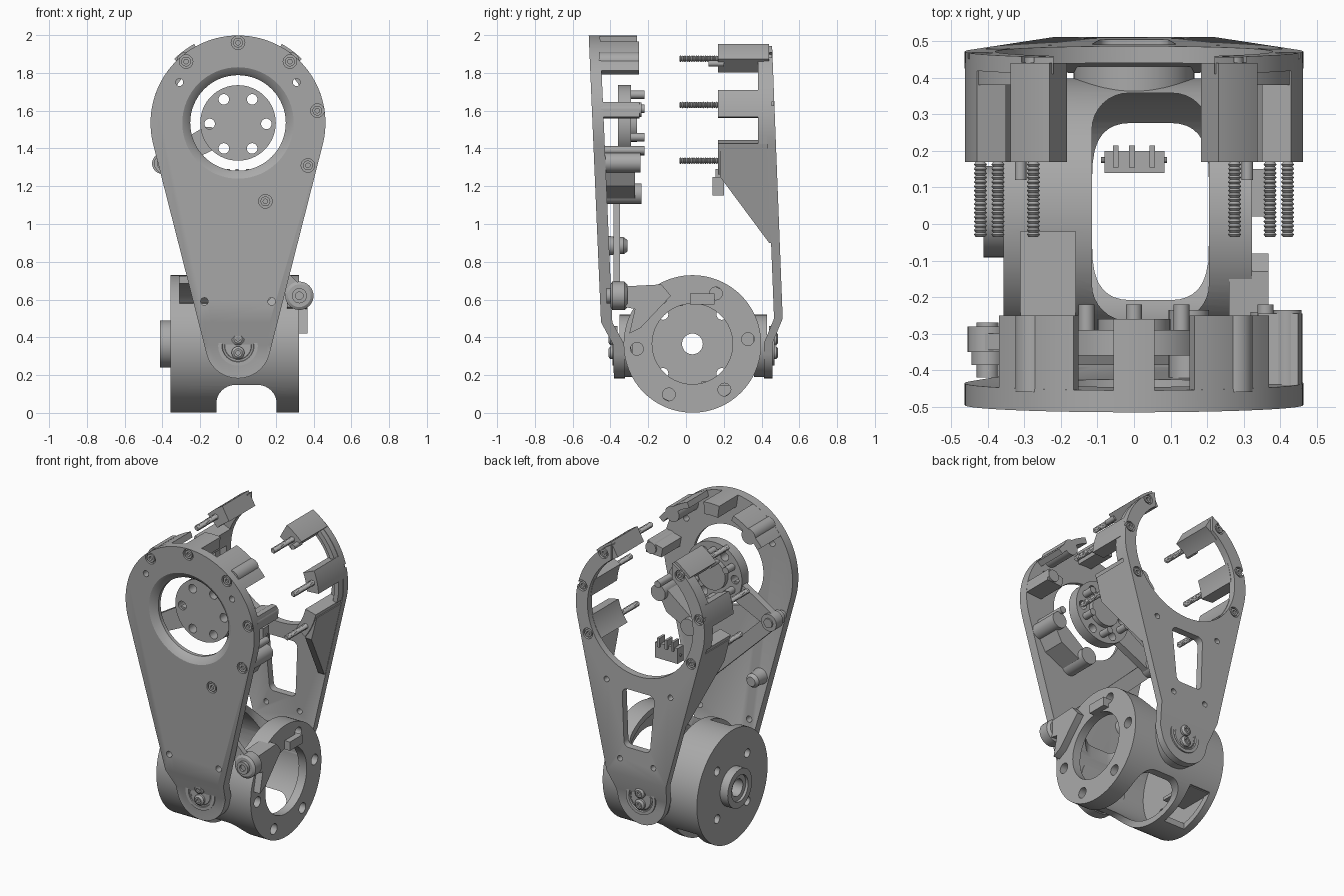
import bpy, bmesh
from math import sin, cos, pi, radians, asin, atan2, hypot
from mathutils import Vector

if "Cube" in bpy.data.objects:
    bpy.data.objects.remove(bpy.data.objects["Cube"])

def material(name, v):
    m = bpy.data.materials.new(name)
    m.use_nodes = True
    m.diffuse_color = (v, v, v, 1)
    m.node_tree.nodes["Principled BSDF"].inputs["Base Color"].default_value = (v, v, v, 1)
    return m

GREY = material("machined grey", 0.4)
parts = []

def add(name, bm):
    bmesh.ops.recalc_face_normals(bm, faces=bm.faces)
    me = bpy.data.meshes.new(name)
    bm.to_mesh(me)
    bm.free()
    me.materials.append(GREY)
    ob = bpy.data.objects.new(name, me)
    bpy.context.collection.objects.link(ob)
    parts.append(ob)
    return ob

def prism(name, pts, a, b, axis="y"):
    """Extrude a 2D outline from a to b along an axis."""
    put = {"y": lambda p, t: (p[0], t, p[1]), "x": lambda p, t: (t, p[0], p[1]),
           "z": lambda p, t: (p[0], p[1], t)}[axis]
    bm = bmesh.new()
    ends = [[bm.verts.new(put(p, t)) for p in pts] for t in (a, b)]
    n = len(pts)
    for ring in ends:
        bm.faces.new(ring)
    for i in range(n):
        j = (i + 1) % n
        bm.faces.new((ends[0][i], ends[0][j], ends[1][j], ends[1][i]))
    return add(name, bm)

def arc(c, r, a0, a1, n=32):
    return [(c[0] + r * cos(radians(a0 + (a1 - a0) * i / n)),
             c[1] + r * sin(radians(a0 + (a1 - a0) * i / n))) for i in range(n + 1)]

def disc(name, c, r, a, b, axis="y", n=32):
    return prism(name, arc(c, r, 0, 360, n)[:-1], a, b, axis)

def box(name, x, y, z):
    return prism(name, [(x[0], y[0]), (x[1], y[0]), (x[1], y[1]), (x[0], y[1])], z[0], z[1], "z")

def rounded(x, y, r):
    out = []
    for cx, cy, a in ((x[1] - r, y[1] - r, 0), (x[0] + r, y[1] - r, 90),
                      (x[0] + r, y[0] + r, 180), (x[1] - r, y[0] + r, 270)):
        out += arc((cx, cy), r, a, a + 90, 8)
    return out

def cut(target, cutters):
    bpy.context.view_layer.objects.active = target
    for c in cutters:
        m = target.modifiers.new("cut", "BOOLEAN")
        m.operation, m.object, m.solver = "DIFFERENCE", c, "EXACT"
        bpy.ops.object.modifier_apply(modifier=m.name)
        parts.remove(c)
        bpy.data.objects.remove(c)

def bend(ob, table):
    """Slice a flat plate at the bend heights and shift it in y."""
    bm = bmesh.new()
    bm.from_mesh(ob.data)
    for z, _ in table:
        bmesh.ops.bisect_plane(bm, geom=bm.verts[:] + bm.edges[:] + bm.faces[:],
                               plane_co=(0, 0, z), plane_no=(0, 0, 1))
    for v in bm.verts:
        v.co.y += shift(table, v.co.z)
    bm.to_mesh(ob.data)
    bm.free()

def shift(table, z):
    for (z0, y0), (z1, y1) in zip(table, table[1:]):
        if z <= z1:
            return y0 + (y1 - y0) * max(0, (z - z0) / (z1 - z0))
    return table[-1][1]

C, R = (0, 1.535), 0.463          # upper ring of both side plates
P, Q = (0, 0.355), 0.172          # hip pivot
TAPER = asin((R - Q) / (C[1] - P[1]))
T = math_deg = TAPER * 180 / pi
teardrop = arc(C, R, -T, 180 + T, 72) + arc(P, Q, 180 + T, 360 - T, 32)

def edge(z):
    return (Q + (z - P[1]) * sin(TAPER)) / cos(TAPER)

def rim_block(name, a0, a1, r0, r1, y0, y1):
    return prism(name, arc(C, r1, a0, a1, 10) + arc(C, r0, a1, a0, 10), y0, y1)

def lathe_y(name, c, profile, n=14):
    bm = bmesh.new()
    rings = [[bm.verts.new((c[0] + r * cos(2 * pi * i / n), y, c[1] + r * sin(2 * pi * i / n)))
              for i in range(n)] for y, r in profile]
    for a, b in zip(rings, rings[1:]):
        for i in range(n):
            bm.faces.new((a[i], a[(i + 1) % n], b[(i + 1) % n], b[i]))
    bm.faces.new(rings[0])
    bm.faces.new(rings[-1])
    return add(name, bm)

# Front plate: bent teardrop with a chamfered round window and screw holes
FRONT = [(0.18, -0.382), (0.36, -0.385), (0.48, -0.45), (2.0, -0.515)]
front_posts = [(0, 1.96), (-0.275, 1.86), (0.275, 1.86), (0.42, 1.6), (0.37, 1.31), (0.145, 1.12)]
front = prism("front_plate", teardrop, 0, 0.06)
holes = [disc("c", C, 0.253, -1, 1, n=64),
         lathe_y("c", C, [(-0.02, 0.32), (0.0, 0.295), (0.015, 0.27), (0.04, 0.25)], 64)]
holes += [disc("c", p, 0.036, -0.1, 0.02, n=20) for p in front_posts]
holes += [disc("c", (s * x, z), 0.02, -1, 1, n=16) for s in (1, -1) for x, z in ((0.178, 0.59), (0.31, 1.75))]
cut(front, holes)
bend(front, FRONT)
for p in front_posts:
    y = shift(FRONT, p[1])
    lathe_y("front_screw_head", p, [(y + 0.03, 0.026), (y + 0.002, 0.026), (y + 0.002, 0.012), (y + 0.015, 0.012)])

# Standoffs behind the front plate
rim_block("top_standoff", 83, 97, 0.385, 0.463, -0.47, -0.26)
for s in (0, 1):
    a0, a1 = (37, 69) if not s else (111, 143)
    rim_block("upper_front_wall", a0, a1, 0.425, 0.462, -0.46, -0.25)
    disc("upper_front_post", (0.275 * (1 - 2 * s), 1.86), 0.05, -0.46, -0.25)
rim_block("side_front_standoff", 4, 14, 0.35, 0.462, -0.45, -0.245)
disc("side_front_post", (0.42, 1.605), 0.038, -0.45, -0.235)
disc("low_front_post", (0.37, 1.325), 0.052, -0.45, -0.24)
disc("low_front_pin", (0.36, 1.39), 0.022, -0.45, -0.22)
disc("inner_front_post", (0.15, 1.16), 0.055, -0.45, -0.235)
prism("low_front_web", [(0.15, 1.11), (0.33, 1.2), (0.4, 1.33), (0.33, 1.35), (0.15, 1.21)], -0.45, -0.27)
lathe_y("inner_knob", (-0.25, 0.885), [(-0.43, 0.055), (-0.37, 0.045), (-0.33, 0.045), (-0.31, 0.03)], 24)

# Rear plate: open fork with a rounded window
REAR = [(0.18, 0.413), (0.37, 0.413), (0.5, 0.466), (1.94, 0.41)]
rear_posts = [(s * x, z) for s in (1, -1) for x, z in ((0.275, 1.875), (0.42, 1.63), (0.372, 1.335))]
rear = prism("rear_plate", teardrop, 0, 0.046)
holes = [disc("c", C, 0.38, -1, 1, n=64),
         box("c", (-0.22, 0.22), (-1, 1), (1.6, 2.2)),
         prism("c", arc((0.08, 1.02), 0.035, 0, 90, 6) + arc((-0.08, 1.02), 0.035, 90, 180, 6)
               + arc((-0.06, 0.72), 0.035, 180, 270, 6) + arc((0.06, 0.72), 0.035, 270, 360, 6), -1, 1)]
holes += [disc("c", p, 0.034, 0.03, 1, n=20) for p in rear_posts]
holes += [disc("c", (s * x, z), 0.018, -1, 1, n=16) for s in (1, -1) for x, z in ((0.12, 0.6), (0.23, 1.08))]
cut(rear, holes)
bend(rear, REAR)

# Rear standoffs, long threaded screws and gussets
for s in (1, -1):
    for a0, a1, r1 in ((45, 61, 0.478), (4, 22, 0.463), (-37, -14, 0.455)):
        b0, b1 = (a0, a1) if s > 0 else (180 - a1, 180 - a0)
        rim_block("rear_standoff", b0, b1, 0.378, r1, 0.17, 0.44)
    for z in (1.43, 1.7):
        a = 13 if z > 1.5 else -5
    rim_block("rear_rim_wall", *((-14, 50) if s > 0 else (130, 194)), 0.43, 0.46, 0.38, 0.44)
    disc("locating_pin", (s * 0.31, 1.85), 0.016, 0.12, 0.2, n=16)
    gusset = prism("rear_gusset", [(0.18, 1.4), (0.18, 1.25), (0.44, 0.9), (0.46, 0.9), (0.44, 1.4)], -0.045, 0, "x")
    for v in gusset.data.vertices:
        v.co.x = s * (edge(v.co.z) - 0.002 + v.co.x)
    gusset.data.update()
    if s < 0:
        gusset.data.flip_normals()
for p in rear_posts:
    y = shift(REAR, p[1])
    lathe_y("rear_screw_head", p, [(y + 0.01, 0.024), (y + 0.044, 0.024), (y + 0.044, 0.012), (y + 0.03, 0.012)])
    thread = [(-0.035 + 0.006 * i, 0.018 if i % 2 else 0.013) for i in range(37)]
    lathe_y("threaded_screw", p, thread)

# Hip drum: hollow, with an open ring end, windows and pockets
D = (0.034, 0.365)
drum = disc("hip_drum", D, 0.364, -0.357, 0.322, "x", 96)
holes = [disc("c", D, 0.325, -0.315, 0.265, "x", 96), disc("c", D, 0.213, 0.2, 0.5, "x", 64),
         disc("c", D, 0.055, -0.5, 0, "x"),
         prism("c", rounded((-0.115, 0.205), (-0.265, 0.358), 0.1), 0.365, 1, "z"),
         prism("c", rounded((-0.115, 0.205), (-0.4, 0.148), 0.1), -1, 1, "y")]
for i in range(6):
    a = radians(5 + 60 * i)
    holes.append(disc("c", (D[0] + 0.295 * cos(a), D[1] + 0.295 * sin(a)), 0.034, 0.2, 0.5, "x", 20))
for i in range(4):
    a = radians(45 + 90 * i)
    holes.append(disc("c", (D[0] + 0.22 * cos(a), D[1] + 0.22 * sin(a)), 0.028, -0.5, -0.2, "x", 20))
holes += [box("c", (-0.31, -0.16), (-0.4, -0.02), (0.58, 1)), box("c", (-0.31, -0.16), (0.088, 0.46), (-1, 0.15))]
cut(drum, holes)
box("top_pocket_floor", (-0.315, -0.155), (-0.25, -0.015), (0.565, 0.585))
box("bottom_pocket_floor", (-0.315, -0.155), (0.083, 0.318), (0.145, 0.165))
hub = disc("drum_hub", D, 0.125, -0.412, -0.35, "x", 48)
cut(hub, [disc("c", D, 0.055, -1, 1, "x"), disc("c", D, 0.085, -1, -0.395, "x")])
box("ring_stop", (0.3, 0.36), (0.02, 0.15), (0.575, 0.632))

# Pivot bosses with paired screws, front and rear
for name, y, s in (("front", -0.382, -1), ("rear", 0.46, 1)):
    disc(name + "_pivot_spacer", P, 0.165, y - s * 0.03, y - s * 0.1, n=48)
    lathe_y(name + "_pivot_cap", P, [(y - s * 0.02, 0.105), (y + s * 0.008, 0.105), (y + s * 0.008, 0.085),
                                     (y - s * 0.005, 0.08), (y + s * 0.004, 0.07)], 40)
    for dz in (-0.037, 0.037):
        lathe_y(name + "_pivot_screw", (0, P[1] + dz),
                [(y, 0.034), (y + s * 0.018, 0.034), (y + s * 0.028, 0.022), (y + s * 0.028, 0.012), (y + s * 0.015, 0.012)], 20)

# Crank: drilled disc, arm and screws
crank = disc("crank_disc", C, 0.2, -0.36, -0.29, n=64)
cut(crank, [disc("c", (0.15 * cos(i * pi / 3), 1.53 + 0.15 * sin(i * pi / 3)), 0.028, -1, 1, n=20) for i in range(6)])
disc("crank_hub", C, 0.1, -0.3, -0.26)
for i in range(6):
    a = radians(30 + 60 * i)
    disc("crank_screw", (0.15 * cos(a), C[1] + 0.15 * sin(a)), 0.022, -0.36, -0.22, n=16)

def bar(name, a, b, ra, rb, y0, y1):
    t = atan2(b[1] - a[1], b[0] - a[0]) * 180 / pi
    return prism(name, arc(a, ra, t + 90, t + 270, 16) + arc(b, rb, t - 90, t + 90, 16), y0, y1)

elbow, foot = (-0.4, 1.32), (0.325, 0.62)
bar("crank_arm", (-0.16, 1.45), elbow, 0.065, 0.05, -0.345, -0.3)
disc("crank_arm_boss", elbow, 0.055, -0.35, -0.28)
disc("elbow_bolt", elbow, 0.03, -0.42, -0.27, n=20)

# Connecting rod and the drum lever it drives
bar("connecting_rod", elbow, foot, 0.045, 0.045, -0.385, -0.35)
lathe_y("rod_end", foot, [(-0.4, 0.06), (-0.39, 0.075), (-0.325, 0.075), (-0.31, 0.06)], 32)
lathe_y("rod_end_bolt", foot, [(-0.39, 0.04), (-0.42, 0.04), (-0.42, 0.02), (-0.405, 0.02)], 20)
prism("drum_lever", [(-0.3, 0.42), (-0.24, 0.45), (-0.08, 0.62), (-0.13, 0.68), (-0.32, 0.67),
                     (-0.32, 0.56), (-0.27, 0.55)], 0.26, 0.368, "x")

# Small plug with pins
box("plug_body", (-0.08, 0.083), (0.14, 0.2), (1.15, 1.25))
for x in (-0.05, -0.005, 0.05):
    box("plug_pin", (x - 0.008, x + 0.008), (0.155, 0.215), (1.23, 1.29))
disc("plug_wire", (0.175, 1.2), 0.008, -0.09, 0.09, "x", 10)

for ob in parts:
    ob.data.shade_smooth()
    ob.data.set_sharp_from_angle(angle=radians(30))
